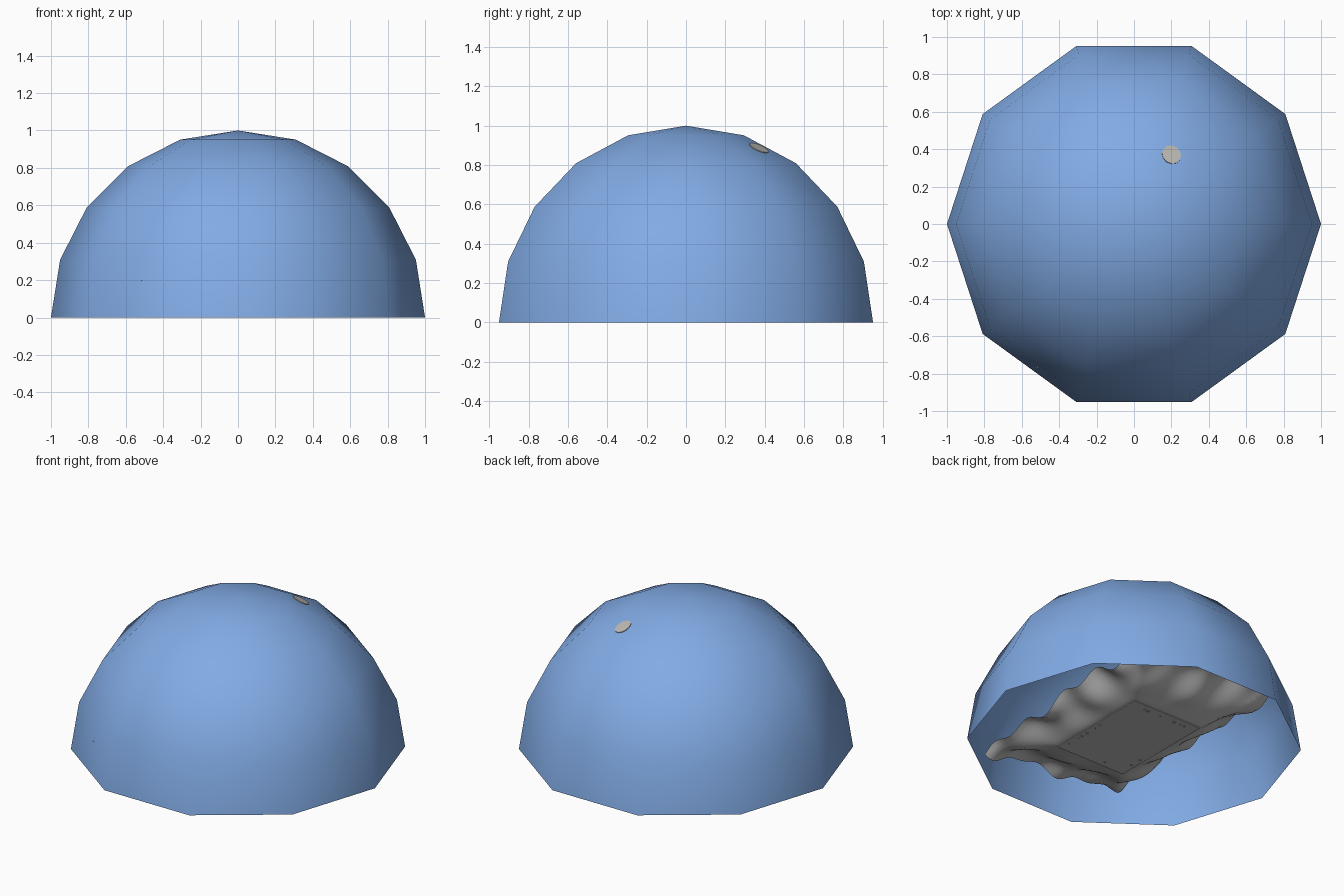
import bpy, bmesh, math, random
from mathutils import Vector, Matrix

if "Cube" in bpy.data.objects:
    bpy.data.objects.remove(bpy.data.objects["Cube"])

random.seed(4)


def material(name, rgb):
    m = bpy.data.materials.new(name)
    m.diffuse_color = (*rgb, 1)
    m.use_nodes = True
    m.node_tree.nodes["Principled BSDF"].inputs["Base Color"].default_value = m.diffuse_color
    return m


sky = material("sky_blue", (0.22, 0.405, 0.78))
pale = material("pale_grey", (0.52, 0.5, 0.46))
grey = material("rock_grey", (0.51, 0.51, 0.51))


def finish(name, bm, mat, smooth=True):
    me = bpy.data.meshes.new(name)
    bm.to_mesh(me)
    bm.free()
    for p in me.polygons:
        p.use_smooth = smooth
    me.materials.append(mat)
    ob = bpy.data.objects.new(name, me)
    bpy.context.collection.objects.link(ob)
    return ob


# Sky dome: open upper half of a ten-sided sphere, corners on the x axis
bm = bmesh.new()
bmesh.ops.create_uvsphere(bm, u_segments=10, v_segments=10, radius=1,
                          matrix=Matrix.Rotation(math.radians(90), 4, 'Z'))
bmesh.ops.delete(bm, geom=[v for v in bm.verts if v.co.z < -0.01], context='VERTS')
finish("sky_dome", bm, sky)

# Moon: thin disc lying in the dome face around 54 degrees
a = math.radians(54)
normal = Vector((0.142 * math.cos(a), 0.142 * math.sin(a), 0.265)).normalized()
# point on that face above (0.2, 0.37): between its upper and lower edge midpoints
upper = Vector((0.294 * math.cos(a), 0.294 * math.sin(a), 0.951))
spot = Vector((0.2, 0.37, 0))
spot.z = upper.z - ((spot.x - upper.x) * normal.x + (spot.y - upper.y) * normal.y) / normal.z
bm = bmesh.new()
bmesh.ops.create_cone(bm, cap_ends=True, segments=12, radius1=0.053, radius2=0.053, depth=0.02,
                      matrix=Matrix.Translation(spot - normal * 0.006)
                      @ normal.to_track_quat('Z', 'Y').to_matrix().to_4x4())
finish("moon", bm, pale, False)

# Mountain terrain: a flat valley floor with wavy slopes rising to the edges
X0, X1, Y0, Y1 = -0.52, 0.52, -0.77, 0.73
FX0, FX1, FY0, FY1, FZ = -0.23, 0.28, -0.38, 0.34, 0.05


def bump(x, y, cx, cy):
    return math.exp(-((x - cx) ** 2 + (y - cy) ** 2) / 0.03)


def height(x, y):
    t = max((x - FX1) / (X1 - FX1), (FX0 - x) / (FX0 - X0),
            (y - FY1) / (Y1 - FY1), (FY0 - y) / (FY0 - Y0), 0)
    rise = 0.15 + 0.03 * math.cos(19.6 * (y + 0.37) + 2 * x - 1)
    rise += 0.02 * math.cos(14 * x - 5 * y) + 0.015 * math.sin(9 * y + 25 * x)
    rise += -0.04 * x / 0.52 + 0.03 * y
    rise += 0.04 * bump(x, y, X0, Y0) - 0.06 * bump(x, y, X1, Y0)
    return FZ + rise * t ** 1.15


bm = bmesh.new()
bmesh.ops.create_grid(bm, x_segments=40, y_segments=56, size=1)
for v in bm.verts:
    x = X0 + (v.co.x + 1) / 2 * (X1 - X0)
    y = Y0 + (v.co.y + 1) / 2 * (Y1 - Y0)
    v.co = (x, y, height(x, y))
finish("mountains", bm, grey)

# Valley floor plate
bm = bmesh.new()
bmesh.ops.create_cube(bm, size=1)
for v in bm.verts:
    v.co = ((FX0 + FX1) / 2 + v.co.x * (FX1 - FX0),
            (FY0 + FY1) / 2 + v.co.y * (FY1 - FY0), FZ + v.co.z * 0.006)
finish("valley_floor", bm, grey, False)

# Small rocks set into the floor near its border
bm = bmesh.new()
for i in range(16):
    side = random.choice((0.06, 0.94))
    u, w = (side, random.uniform(0.1, 0.9)) if i % 2 else (random.uniform(0.1, 0.9), side)
    r = random.uniform(0.009, 0.014)
    new = bmesh.ops.create_icosphere(bm, subdivisions=1, radius=r)["verts"]
    bmesh.ops.translate(bm, verts=new, vec=(FX0 + u * (FX1 - FX0), FY0 + w * (FY1 - FY0), FZ + 0.004))
finish("rocks", bm, grey, False)
